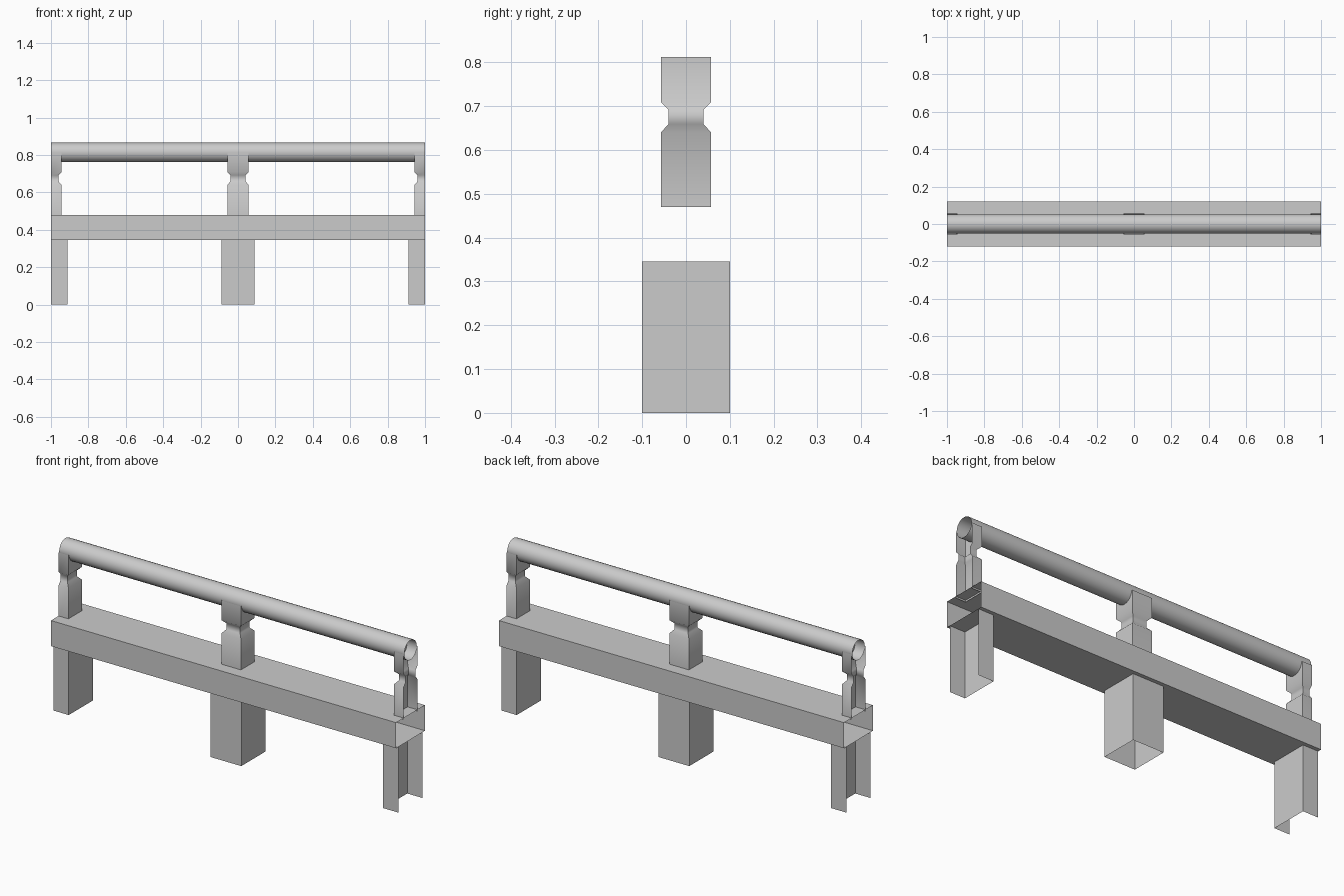
import bpy, bmesh, math
from mathutils import Vector

if "Cube" in bpy.data.objects:
    bpy.data.objects.remove(bpy.data.objects["Cube"])


def make_object(name, bm, smooth=None):
    bmesh.ops.recalc_face_normals(bm, faces=bm.faces[:])
    mesh = bpy.data.meshes.new(name)
    bm.to_mesh(mesh)
    bm.free()
    obj = bpy.data.objects.new(name, mesh)
    bpy.context.collection.objects.link(obj)
    if smooth:
        bpy.ops.object.select_all(action='DESELECT')
        obj.select_set(True)
        bpy.context.view_layer.objects.active = obj
        bpy.ops.object.shade_smooth_by_angle(angle=math.radians(smooth))
    return obj


def open_loft(bm, rings):
    # Skin consecutive closed rings, leaving both ends open
    loops = [[bm.verts.new(p) for p in ring] for ring in rings]
    for a, b in zip(loops, loops[1:]):
        n = len(a)
        for i in range(n):
            bm.faces.new((a[i], a[(i + 1) % n], b[(i + 1) % n], b[i]))


def upright(name, x, profile, smooth=None):
    # Square-section upright; profile holds (half x, half y, z)
    bm = bmesh.new()
    open_loft(bm, [[(x + sx * hx, sy * hy, z)
                    for sx, sy in ((-1, -1), (1, -1), (1, 1), (-1, 1))]
                   for hx, hy, z in profile])
    # End pieces are halved at the module boundary
    if x:
        bmesh.ops.bisect_plane(bm, geom=bm.verts[:] + bm.edges[:] + bm.faces[:],
                               plane_co=Vector((x, 0, 0)),
                               plane_no=Vector((x, 0, 0)), clear_outer=True)
    return make_object(name, bm, smooth)


def along_x(name, section, smooth=None):
    # Open-ended run over the full length
    bm = bmesh.new()
    open_loft(bm, [[(x, y, z) for y, z in section] for x in (-1, 1)])
    return make_object(name, bm, smooth)


# Base beam
along_x("base_beam", [(-0.12, 0.345), (0.12, 0.345), (0.12, 0.479), (-0.12, 0.479)])

# Round handrail
N, R = 24, 0.052
along_x("handrail", [(R * math.cos(2 * math.pi * i / N),
                      0.814 + R * math.sin(2 * math.pi * i / N))
                     for i in range(N)], 40)

# Legs and necked posts: left half, middle, right half
LEG = [(0.089, 0.1, 0.0), (0.089, 0.1, 0.345)]
POST = [(w, w, z) for w, z in ((0.057, 0.47), (0.057, 0.64), (0.04, 0.659),
                               (0.04, 0.692), (0.057, 0.709), (0.057, 0.812))]
for side, x in (("left", -1), ("middle", 0), ("right", 1)):
    upright(side + "_leg", x, LEG)
    upright(side + "_post", x, POST, 55)
